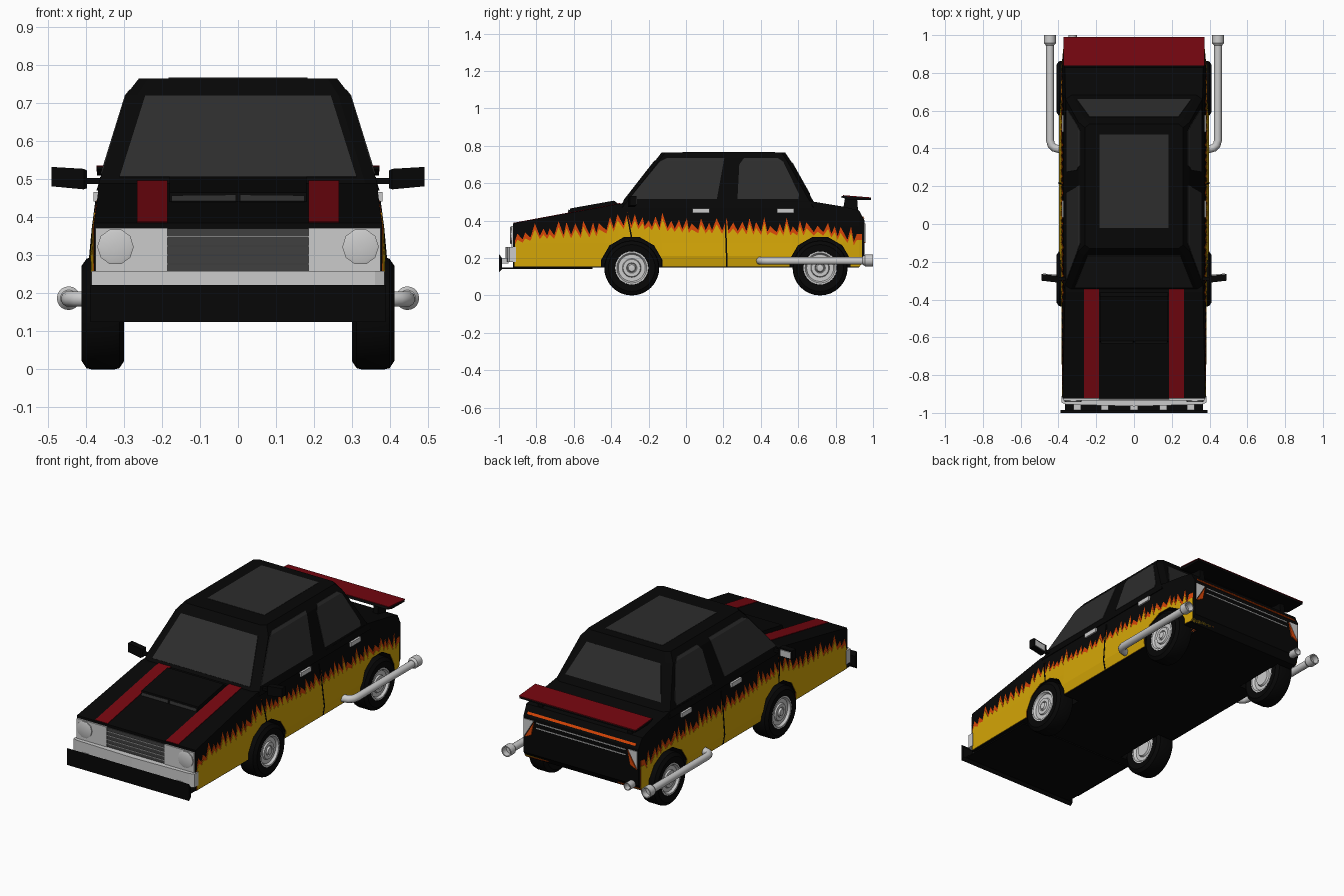
import bpy, bmesh, math, random

if "Cube" in bpy.data.objects:
    bpy.data.objects.remove(bpy.data.objects["Cube"])

random.seed(4)

def material(name, r, g, b):
    m = bpy.data.materials.new(name)
    m.diffuse_color = (r, g, b, 1)
    m.use_nodes = True
    m.node_tree.nodes["Principled BSDF"].inputs["Base Color"].default_value = m.diffuse_color
    return m

BLACK = material("black paint", .002, .002, .002)
RUBBER = material("rubber", .002, .002, .002)
GLASS = material("dark glass", .026, .026, .026)
GRILLE = material("grille grey", .05, .05, .05)
RED = material("red stripe", .18, .002, .005)
YELLOW = material("flame yellow", .66, .38, .002)
ORANGE = material("flame orange", .68, .06, .002)

def mesh(name, verts, faces, mat=None):
    me = bpy.data.meshes.new(name)
    me.from_pydata([tuple(v) for v in verts], [], faces)
    bm = bmesh.new()
    bm.from_mesh(me)
    bmesh.ops.recalc_face_normals(bm, faces=bm.faces)
    bm.to_mesh(me)
    bm.free()
    if mat:
        me.materials.append(mat)
    ob = bpy.data.objects.new(name, me)
    bpy.context.collection.objects.link(ob)
    return ob

def loft(name, rings, mat=None):
    n = len(rings[0])
    faces = [(k*n + i, k*n + (i+1) % n, (k+1)*n + (i+1) % n, (k+1)*n + i)
             for k in range(len(rings) - 1) for i in range(n)]
    faces += [tuple(range(n)), tuple(range((len(rings)-1)*n, len(rings)*n))]
    return mesh(name, [v for r in rings for v in r], faces, mat)

def prism(name, yz, x0, x1, mat=None):
    return loft(name, [[(x, y, z) for y, z in yz] for x in (x0, x1)], mat)

def box(name, x, y, z, mat=None):
    return prism(name, [(y[0], z[0]), (y[1], z[0]), (y[1], z[1]), (y[0], z[1])], x[0], x[1], mat)

def panel(name, pts, mat=None, thick=.008):
    ob = mesh(name, pts, [tuple(range(len(pts)))], mat)
    s = ob.modifiers.new("thickness", 'SOLIDIFY')
    s.thickness, s.offset = thick, 0
    return ob

def mirror(ob):
    ob.modifiers.new("mirror", 'MIRROR')
    return ob

def boolean(ob, other, op):
    m = ob.modifiers.new("bool", 'BOOLEAN')
    m.operation, m.object, m.solver = op, other, 'EXACT'
    bpy.context.view_layer.objects.active = ob
    bpy.ops.object.modifier_apply(modifier=m.name)

def revolve(name, profile, axis, c, mat=None, n=32):
    rings = []
    for d, r in profile:
        ring = []
        for i in range(n):
            a = 2*math.pi*i/n
            u, v = r*math.cos(a), r*math.sin(a)
            ring.append((d, c[1]+u, c[2]+v) if axis == 'x' else (c[0]+u, d, c[2]+v))
        rings.append(ring)
    ob = loft(name, rings, mat)
    bpy.ops.object.select_all(action='DESELECT')
    ob.select_set(True)
    bpy.context.view_layer.objects.active = ob
    bpy.ops.object.shade_smooth_by_angle(angle=math.radians(35))
    return ob

def interp(pts, t):
    for (a, va), (b, vb) in zip(pts, pts[1:]):
        if t <= b:
            return va + (vb-va)*(t-a)/(b-a)
    return pts[-1][1]

# Lower body: cross-sections along the length (y, bottom, top, widest half width)
HALF = [(.15, .385), (.2, .396), (.26, .39), (.38, .379), (.51, .362)]
stations = [(-.925, .15, .385, .378), (-.43, .15, .477, .382), (-.36, .15, .49, .385), (-.13, .15, .49, .4),
            (.57, .15, .505, .4), (.66, .15, .505, .385), (.84, .15, .475, .38),
            (.925, .15, .455, .372), (.955, .19, .40, .366)]
rings = []
for y, zb, zt, cap in stations:
    side = [(min(interp(HALF, z), cap), y, z) for z in (zb, .21, .28, .37, zt)]
    rings.append(side + [(-x, b, z) for x, b, z in reversed(side)])
body = loft("body", rings, BLACK)

# Cabin: rings (z, side half width, front half width, front y, rear y)
rings = []
for z, hx, fx, yf, yr in [(.47, .372, .34, -.36, .70), (.72, .295, .264, -.165, .56),
                          (.765, .26, .235, -.13, .53)]:
    half = [(fx, yf, z), (hx, yf+.02, z), (hx, yr-.02, z), (fx, yr, z)]
    rings.append(half + [(-x, y, c) for x, y, c in reversed(half)])
cabin = loft("cabin", rings, BLACK)

# Side decals: a prism trimmed to a slightly widened copy of the body shape
def decal(name, yz, source, grow, mat):
    ob = prism(name, yz, .22, .5, mat)
    shell = source.copy()
    shell.data = source.data.copy()
    bpy.context.collection.objects.link(shell)
    for v in shell.data.vertices:
        v.co.x *= grow
    boolean(ob, shell, 'INTERSECT')
    bpy.data.objects.remove(shell)
    return ob

base = [(-.92, .27), (-.8, .30), (-.5, .31), (-.32, .36), (0, .335), (.5, .32), (.75, .32), (.95, .25)]
low, high, y = [], [], -.915
while y < .91:
    z, peak, lean = interp(base, y), random.uniform(.015, .065), random.uniform(.012, .026)
    low += [(y, z), (y+lean, z+peak)]
    high += [(y, z+.018), (y+lean, z+peak+.032)]
    y += random.uniform(.033, .055)
def flame(top):
    return [(-.917, .155), (.94, .155), (.94, top[-1][1])] + top[::-1]
decals = [decal("flame_edge", flame(high), body, 1.004, ORANGE),
          decal("flame", flame(low), body, 1.008, YELLOW),
          decal("door_seam", [(.205, .45), (.215, .155), (.223, .155), (.213, .45)], body, 1.012, BLACK),
          decal("front_door_seam", [(-.32, .44), (-.295, .31), (-.287, .31), (-.312, .44)], body, 1.012, BLACK)]
mirror(decal("front_side_window", [(-.305, .515), (.165, .515), (.205, .735), (-.10, .735), (-.14, .715)], cabin, 1.008, GLASS))
mirror(decal("rear_side_window", [(.275, .515), (.60, .515), (.605, .54), (.52, .715), (.49, .735),
                                  (.31, .735), (.285, .70)], cabin, 1.008, GLASS))

# Wheel arches
for wy in (-.29, .717):
    for obs, r in (([body], .165), (decals, .169)):
        for sx in (1, -1):
            arch = [(wy + r*math.cos(a), .148 + r*math.sin(a))
                    for a in [math.pi*(i+.5)/6 for i in range(12)]]
            cutter = prism("arch_cutter", arch, sx*.285, sx*.6)
            for ob in obs:
                if sx == 1 or ob is body:
                    boolean(ob, cutter, 'DIFFERENCE')
            bpy.data.objects.remove(cutter)
for ob in decals:
    mirror(ob)

# Wheels
tire = [(.325, .085), (.302, .09), (.299, .125), (.312, .144), (.325, .147),
        (.385, .147), (.398, .144), (.411, .125), (.408, .09), (.385, .085)]
rim = [(.308, .002), (.308, .045), (.318, .05), (.318, .07), (.305, .08), (.305, .089), (.407, .089),
       (.407, .08), (.394, .072), (.394, .05), (.402, .046), (.402, .028), (.396, .024), (.408, .018), (.41, .002)]
for tag, wy in (("front", -.29), ("rear", .717)):
    mirror(revolve(tag + "_tire", tire, 'x', (0, wy, .147), RUBBER))
    mirror(revolve(tag + "_rim", rim, 'x', (0, wy, .147)))

# Windows on the front, back and roof
def glass(name, z0, w0, z1, w1, ya, yb):
    p = [(z, w, ya + (yb-ya)*(z-.47)/.25) for z, w in ((z0, w0), (z1, w1))]
    panel(name, [(-p[0][1], p[0][2], z0), (p[0][1], p[0][2], z0),
                 (p[1][1], p[1][2], z1), (-p[1][1], p[1][2], z1)], GLASS)
glass("windshield", .505, .312, .718, .245, -.36, -.165)
glass("rear_window", .54, .305, .71, .235, .70, .56)
box("sunroof", (-.183, .183), (-.02, .475), (.755, .7665), GLASS)

# Hood stripes and scoop
hood = lambda y: .385 + (y+.925)*.105/.565 + .001
mirror(panel("hood_stripe", [(x, y, hood(y)) for x, y in ((.185, -.922), (.265, -.922), (.265, -.345), (.185, -.345))], RED, .004))
prism("hood_scoop", [(-.63, .42), (-.62, .465), (-.385, .507), (-.35, .48), (-.35, .44)], -.18, .18, BLACK)
for s in (-1, 1):
    panel("scoop_slot", [(s*.005, -.629, .441), (s*.175, -.629, .441), (s*.175, -.624, .456), (s*.005, -.624, .458)], GLASS)

# Front fascia, lamps and bumpers
box("grille", (-.185, .185), (-.930, -.91), (.25, .37), GRILLE)
for i in range(4):
    box("grille_bar", (-.185, .185), (-.934, -.925), (.275 + i*.024, .278 + i*.024))
mirror(box("headlight_panel", (.185, .374), (-.934, -.91), (.25, .372)))
mirror(revolve("headlight", [(-.92, .048), (-.939, .048), (-.942, .04), (-.942, .002)], 'y', (.322, 0, .322), None, 10))
loft("front_bumper", [[(x, y, .18), (x, y, .258), (x, -.91, .258), (x, -.91, .18)]
                      for x, y in ((-.385, -.945), (-.36, -.955), (0, -.965), (.36, -.955), (.385, -.945))])
prism("front_guard", [(-1, .125), (-.984, .14), (-.984, .2), (-1, .222)], -.388, .388, BLACK)
box("front_splitter", (-.365, .365), (-.99, -.5), (.142, .149), BLACK)
for x in (-.3, -.155, 0, .155, .3):
    box("guard_bracket", (x-.02, x+.02), (-.99, -.95), (.17, .2))

# Rear trim, lamps and spoiler
panel("rear_orange_trim", [(-.345, .95, .41), (.345, .95, .41), (.345, .943, .422), (-.345, .943, .422)], ORANGE)
for z in (.345, .375):
    box("rear_trim_line", (-.285, .285), (.95, .959), (z, z+.005))
mirror(panel("tail_lamp", [(.30, .955, .385), (.36, .955, .385), (.36, .955, .285)]))
mirror(panel("tail_lamp_orange", [(.298, .957, .38), (.358, .957, .28), (.315, .957, .30)], ORANGE))
prism("spoiler", [(.825, .526), (.87, .511), (.988, .509), (.988, .521), (.84, .533)], -.37, .37, BLACK)
panel("spoiler_top", [(-.372, .84, .534), (.372, .84, .534), (.372, .99, .522), (-.372, .99, .522)], RED, .004)
mirror(prism("spoiler_support", [(.84, .46), (.92, .45), (.915, .515), (.85, .52)], .27, .30, BLACK))

# Side mirrors and door handles
mirror(loft("mirror_housing", [[(x, y0, z0), (x, y0+.035, z0), (x, y0+.035, z1), (x, y0, z1)]
            for x, y0, z0, z1 in ((.397, -.305, .476, .523), (.405, -.31, .473, .527), (.49, -.30, .481, .532))], BLACK))
mirror(panel("mirror_glass", [(.41, -.272, .482), (.482, -.266, .488), (.482, -.266, .523), (.41, -.272, .518)]))
mirror(box("mirror_stalk", (.35, .40), (-.298, -.28), (.487, .503), BLACK))
for y in (.035, .487):
    mirror(box("door_handle", (.355, .38), (y, y+.09), (.441, .466)))

# Exhausts
for s in (1, -1):
    cu = bpy.data.curves.new("side_exhaust", 'CURVE')
    cu.dimensions, cu.bevel_depth, cu.bevel_resolution, cu.use_fill_caps = '3D', .021, 3, True
    sp = cu.splines.new('POLY')
    path = [(.35, .395), (.395, .396), (.422, .403), (.438, .419), (.445, .445), (.445, .96)]
    sp.points.add(len(path) - 1)
    for p, (x, y) in zip(sp.points, path):
        p.co = (s*x, y, .185, 1)
    bpy.context.collection.objects.link(bpy.data.objects.new("side_exhaust", cu))
def tip(name, x, z, y0, r):
    return revolve(name, [(y0, r*.7), (y0+.012, r), (1, r), (1, r*.8), (.965, r*.8)], 'y', (x, 0, z), None, 20)
mirror(tip("side_exhaust_tip", .445, .187, .945, .031))
tip("rear_exhaust_tip", -.325, .19, .94, .022)
